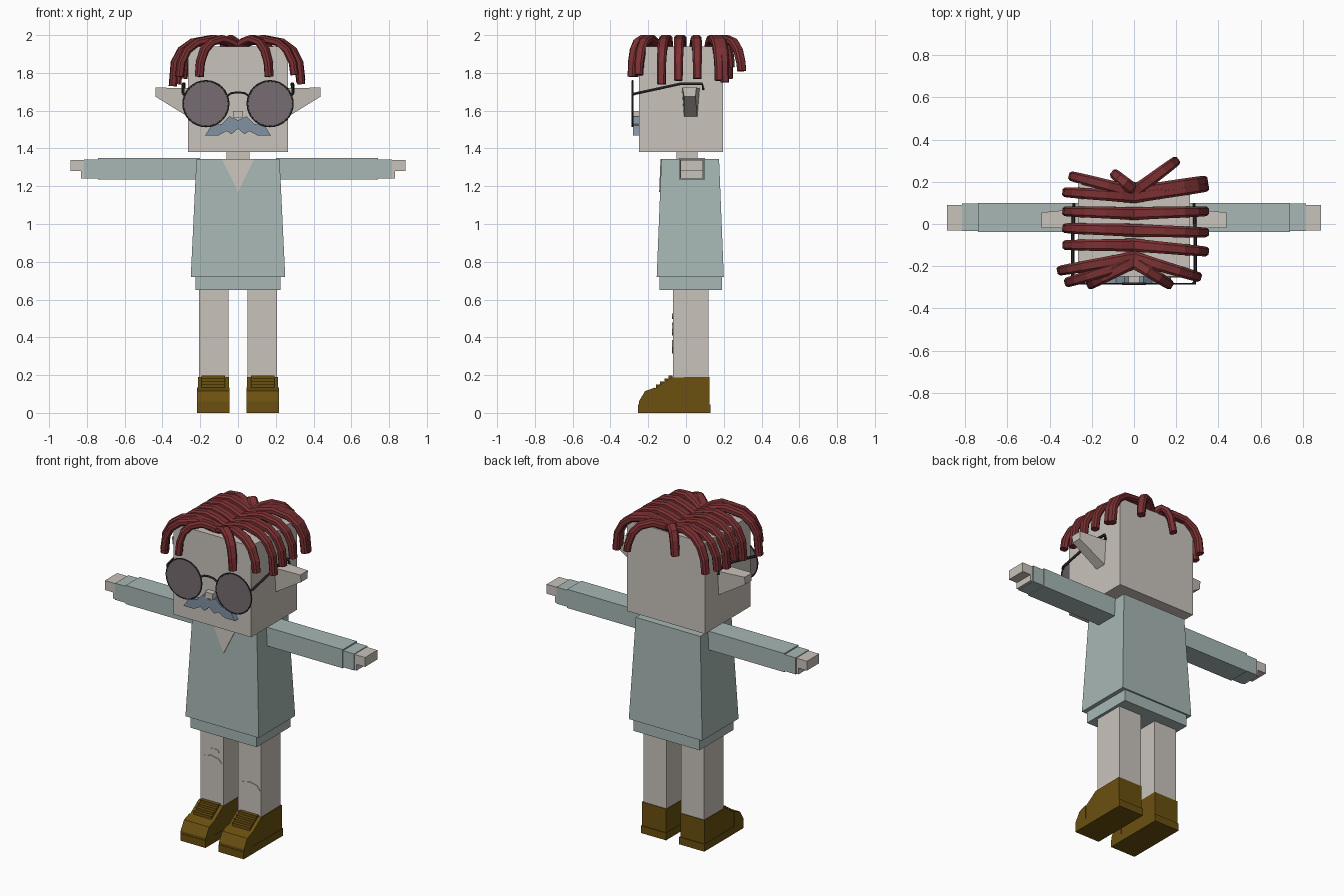
import bpy, bmesh
from math import sin, cos, pi
from mathutils import Vector

cube = bpy.data.objects.get("Cube")
if cube:
    bpy.data.objects.remove(cube, do_unlink=True)


def material(name, r, g, b):
    m = bpy.data.materials.new(name)
    m.use_nodes = True
    m.diffuse_color = (r, g, b, 1)
    m.node_tree.nodes["Principled BSDF"].inputs["Base Color"].default_value = (r, g, b, 1)
    return m


SKIN = material("pale skin", .59, .545, .5)
SHIRT = material("grey teal cloth", .385, .475, .46)
HAIR = material("dark red hair", .2, .03, .033)
SHOE = material("brown leather", .145, .08, .005)
LENS = material("smoky lens", .18, .15, .165)
FRAME = material("dark metal", .04, .035, .04)
MOUSTACHE = material("blue grey hair", .22, .29, .36)


def loft(name, rings, mat):
    """Skin a list of equal-length point rings and cap both ends."""
    bm = bmesh.new()
    rows = [[bm.verts.new(p) for p in ring] for ring in rings]
    n = len(rows[0])
    for a, b in zip(rows, rows[1:]):
        for i in range(n):
            j = (i + 1) % n
            bm.faces.new((a[i], a[j], b[j], b[i]))
    bm.faces.new(rows[0])
    bm.faces.new(rows[-1])
    bmesh.ops.recalc_face_normals(bm, faces=bm.faces)
    mesh = bpy.data.meshes.new(name)
    bm.to_mesh(mesh)
    bm.free()
    mesh.materials.append(mat)
    obj = bpy.data.objects.new(name, mesh)
    bpy.context.collection.objects.link(obj)
    return obj


def rect_z(x0, x1, y0, y1, z):
    return [(x0, y0, z), (x1, y0, z), (x1, y1, z), (x0, y1, z)]


def box(name, x, y, z, mat):
    return loft(name, [rect_z(*x, *y, h) for h in z], mat)


def plate(name, outline, y0, y1, mat):
    """Front-facing (x, z) outline given depth along y."""
    return loft(name, [[(x, y, z) for x, z in outline] for y in (y0, y1)], mat)


def tube(name, path, radius, mat, sides=6):
    pts = [Vector(p) for p in path]
    rings = []
    for i, p in enumerate(pts):
        t = (pts[min(i + 1, len(pts) - 1)] - pts[max(i - 1, 0)]).normalized()
        u = t.orthogonal() if abs(t.z) > .95 else t.cross(Vector((0, 0, 1)))
        u.normalize()
        v = t.cross(u)
        rings.append([p + radius * (u * cos(2 * pi * k / sides) + v * sin(2 * pi * k / sides))
                      for k in range(sides)])
    return loft(name, rings, mat)


# Head, neck and nose
box("head", (-.265, .265), (-.25, .195), (1.38, 1.94), SKIN)
box("neck", (-.06, .06), (-.05, .06), (1.3, 1.39), SKIN)
box("nose", (-.027, .027), (-.285, -.245), (1.56, 1.597), SKIN)

# Shirt with a hem and an open collar
loft("shirt", [rect_z(-.25, .25, -.155, .2, .72), rect_z(-.22, .22, -.13, .175, 1.345)], SHIRT)
box("shirt_hem", (-.225, .225), (-.14, .19), (.65, .73), SHIRT)
collar = [(-.085, -.131, 1.343), (.085, -.131, 1.343), (0, -.138, 1.17)]
loft("open_collar", [[(x, y + d, z) for x, y, z in collar] for d in (-.004, .004)], SKIN)

# Limbs, ears and shoes, built for each side
for s, side in ((1, "left"), (-1, "right")):
    box(side + "_sleeve", (s * .2, s * .74), (-.037, .1), (1.235, 1.35), SHIRT)
    box(side + "_cuff", (s * .73, s * .815), (-.033, .096), (1.24, 1.342), SHIRT)
    box(side + "_hand", (s * .81, s * .887), (-.03, .09), (1.28, 1.338), SKIN)
    box(side + "_thumb", (s * .81, s * .83), (-.03, .09), (1.242, 1.285), SKIN)
    box(side + "_leg", (s * .05, s * .207), (-.07, .12), (.15, .66), SKIN)

    ear_root = [(s * .26, y, z) for y, z in ((-.022, 1.72), (.072, 1.72), (.06, 1.565), (-.01, 1.565))]
    ear_tip = [(s * .438, y, z) for y, z in ((-.018, 1.722), (.055, 1.722), (.05, 1.675), (-.01, 1.675))]
    loft(side + "_ear", [ear_root, ear_tip], SKIN)

    # Shoe: sole, upper, toe cap and stepped laces
    box(side + "_sole", (s * .045, s * .216), (-.253, .13), (0, .045), SHOE)
    upper = [(-.245, .04), (-.245, .06), (-.215, .11), (-.16, .132), (-.08, .188), (.124, .19), (.124, .04)]
    loft(side + "_shoe_upper", [[(s * x, y, z) for y, z in upper] for x in (.048, .213)], SHOE)
    cap = [(-.25, .04), (-.25, .06), (-.217, .115), (-.165, .134), (-.165, .04)]
    loft(side + "_toe_cap", [[(s * x, y, z) for y, z in cap] for x in (.045, .216)], SHOE)
    for i in range(4):
        y, z = -.15 + i * .022, .143 + i * .0155
        box(f"{side}_lace_{i + 1}", (s * .07, s * .192), (y - .009, y + .012), (z - .02, z + .008), SHOE)

    # Glasses: lens, rim and bent temple arm
    circle = [(2 * pi * k / 32) for k in range(32)]
    plate(side + "_lens", [(s * .17 + .12 * cos(a), 1.637 + .117 * sin(a)) for a in circle],
          -.286, -.28, LENS)
    bpy.ops.mesh.primitive_torus_add(location=(s * .17, -.283, 1.637), rotation=(pi / 2, 0, 0),
                                     major_radius=.12, minor_radius=.005,
                                     major_segments=32, minor_segments=6)
    rim = bpy.context.object
    rim.name = side + "_rim"
    rim.data.materials.append(FRAME)
    tube(side + "_temple_arm", [(s * .282, -.283, 1.685), (s * .29, -.27, 1.69), (s * .29, -.03, 1.742),
                                (s * .285, .085, 1.742), (s * .285, .092, 1.71)], .008, FRAME)

tube("glasses_bridge", [(-.055, -.283, 1.68), (-.035, -.283, 1.693), (0, -.283, 1.697),
                        (.035, -.283, 1.693), (.055, -.283, 1.68)], .006, FRAME)

# Moustache
half = [(.045, 1.57), (.085, 1.53), (.14, 1.522), (.175, 1.468), (.105, 1.468), (.06, 1.492), (.035, 1.475)]
outline = [(0, 1.55)] + half + [(0, 1.505)] + [(-x, z) for x, z in reversed(half)]
plate("moustache", outline, -.28, -.248, MOUSTACHE)

# Knee patches and a small graze
for name, cx, cz, w, h in (("right_knee_patch", -.13, .445, .07, .034),
                           ("left_knee_patch", .13, .35, .07, .036),
                           ("right_knee_graze", -.11, .512, .033, .014)):
    plate(name, [(cx + w * cos(k * pi / 4), cz + h * sin(k * pi / 4)) for k in range(8)],
          -.074, -.068, SKIN)


# Hair: ribbons rising from the parting and dropping over the edge
def strand(name, root, tip):
    root, tip = Vector(root), Vector(tip)
    flat = Vector((tip.x - root.x, tip.y - root.y, 0))
    across = Vector((-flat.y, flat.x, 0)).normalized()
    shape = [(0, 1.94), (.2, 1.965), (.42, 1.98), (.7, 1.962), (.87, 1.92), (.97, 1.855), (1, tip.z)]
    pts = [Vector((root.x + flat.x * f, root.y + flat.y * f, z)) for f, z in shape]
    rings = []
    for i, p in enumerate(pts):
        t = (pts[min(i + 1, 6)] - pts[max(i - 1, 0)]).normalized()
        up = t.cross(across)
        w = .031 - .0015 * i
        rings.append([p + across * w * a + up * .02 * b for a, b in
                      ((-1, -.5), (-.6, -1), (.6, -1), (1, -.5), (1, .5), (.6, 1), (-.6, 1), (-1, .5))])
    loft(name, rings, HAIR)


TIPS = [  # root y, then tip position
    (.13, -.32, .15, 1.77), (.05, -.32, .06, 1.75), (-.03, -.32, -.02, 1.77),
    (-.10, -.32, -.10, 1.74), (-.16, -.345, -.22, 1.73), (-.18, -.31, -.275, 1.78),
    (-.18, -.205, -.285, 1.78), (.15, -.29, .225, 1.77), (.16, -.09, .235, 1.83),
    (.13, .335, .175, 1.76), (.05, .335, .06, 1.77), (-.03, .335, -.04, 1.76),
    (-.10, .335, -.13, 1.74), (-.16, .3, -.25, 1.79), (-.18, .165, -.285, 1.78),
    (.15, .33, .205, 1.75), (.15, .195, .295, 1.81),
]
for i, (y, *tip) in enumerate(TIPS):
    strand(f"hair_strand_{i + 1}", (0, y, 0), tip)
